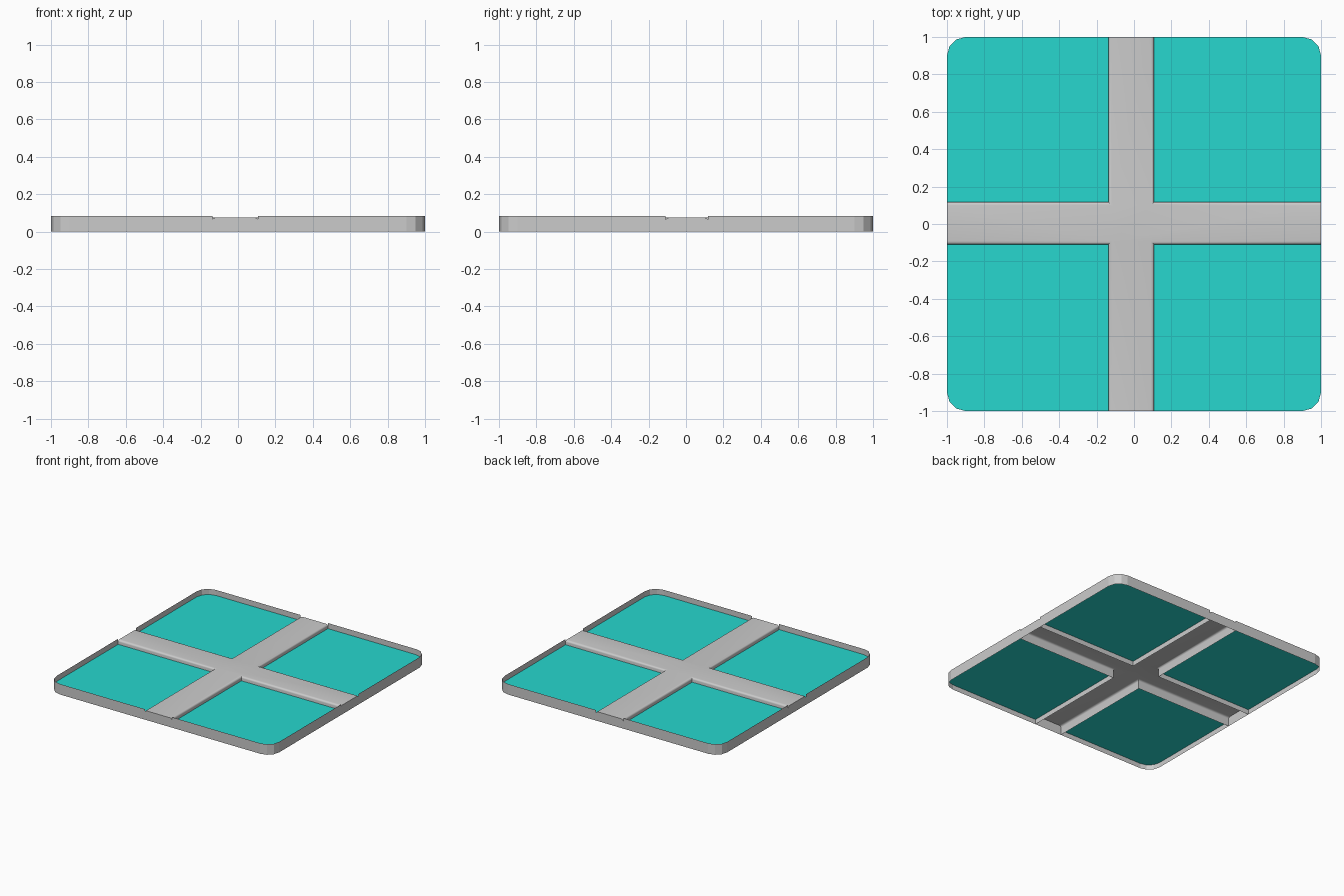
import bpy, bmesh, math

if "Cube" in bpy.data.objects:
    bpy.data.objects.remove(bpy.data.objects["Cube"])

H, PANEL_Z, R, SEG = 0.085, 0.04, 0.1, 3
X0, X1, Y0, Y1 = -0.137, 0.107, -0.109, 0.117   # outer road edges


def make_object(name, bm, mat=None):
    mesh = bpy.data.meshes.new(name)
    bmesh.ops.recalc_face_normals(bm, faces=bm.faces)
    bm.to_mesh(mesh)
    bm.free()
    ob = bpy.data.objects.new(name, mesh)
    bpy.context.collection.objects.link(ob)
    if mat:
        mesh.materials.append(mat)
    return ob


def corner_path(sx, sy):
    """Outer edge of one quadrant, from the y road to the x road."""
    pts = [(X1 if sx > 0 else X0, sy)]
    for i in range(SEG + 1):
        a = math.pi / 2 * (1 - i / SEG)
        pts.append((sx * (1 - R + R * math.cos(a)), sy * (1 - R + R * math.sin(a))))
    pts.append((sx, Y1 if sy > 0 else Y0))
    return pts


def cross_ring(bm, d, z):
    """Cross outline with its long edges moved in by d."""
    a, b, c, e = X0 + d, X1 - d, Y0 + d, Y1 - d
    pts = [(a, -1), (b, -1), (b, c), (1, c), (1, e), (b, e),
           (b, 1), (a, 1), (a, e), (-1, e), (-1, c), (a, c)]
    return [bm.verts.new((x, y, z)) for x, y in pts]


teal = bpy.data.materials.new("teal")
teal.diffuse_color = (0.02, 0.68, 0.62, 1)
teal.use_nodes = True
teal.node_tree.nodes["Principled BSDF"].inputs["Base Color"].default_value = teal.diffuse_color

# Raised cross with rounded long edges, open underneath
bm = bmesh.new()
bw, bh, top = 0.018, 0.014, 0.075
profile = [(0, 0)]
for i in range(5):
    t = math.pi / 2 * i / 4
    profile.append((bw * (1 - math.cos(t)), top - bh + bh * math.sin(t)))
rings = [cross_ring(bm, d, z) for d, z in profile]
for lo, hi in zip(rings, rings[1:]):
    for i in range(12):
        j = (i + 1) % 12
        bm.faces.new((lo[i], lo[j], hi[j], hi[i]))
bm.faces.new(rings[-1])
cross = make_object("cross_road", bm)
bpy.context.view_layer.objects.active = cross
cross.select_set(True)
bpy.ops.object.shade_smooth_by_angle(angle=math.radians(30))

# Four quadrants: thin outer rim and a sunken panel
for sx, xn in ((-1, "left"), (1, "right")):
    for sy, yn in ((-1, "front"), (1, "back")):
        path = corner_path(sx, sy)
        bm = bmesh.new()
        lo = [bm.verts.new((x, y, 0)) for x, y in path]
        hi = [bm.verts.new((x, y, H)) for x, y in path]
        for i in range(len(path) - 1):
            bm.faces.new((lo[i], lo[i + 1], hi[i + 1], hi[i]))
        rim = make_object(f"rim_{yn}_{xn}", bm)
        # open strip: make its faces look outward
        if rim.data.polygons[0].normal.y * sy < 0:
            rim.data.flip_normals()

        bm = bmesh.new()
        inner = (path[0][0], path[-1][1])
        face = bm.faces.new([bm.verts.new((x, y, PANEL_Z)) for x, y in path + [inner]])
        panel = make_object(f"panel_{yn}_{xn}", bm, teal)
        if panel.data.polygons[0].normal.z < 0:
            panel.data.flip_normals()
